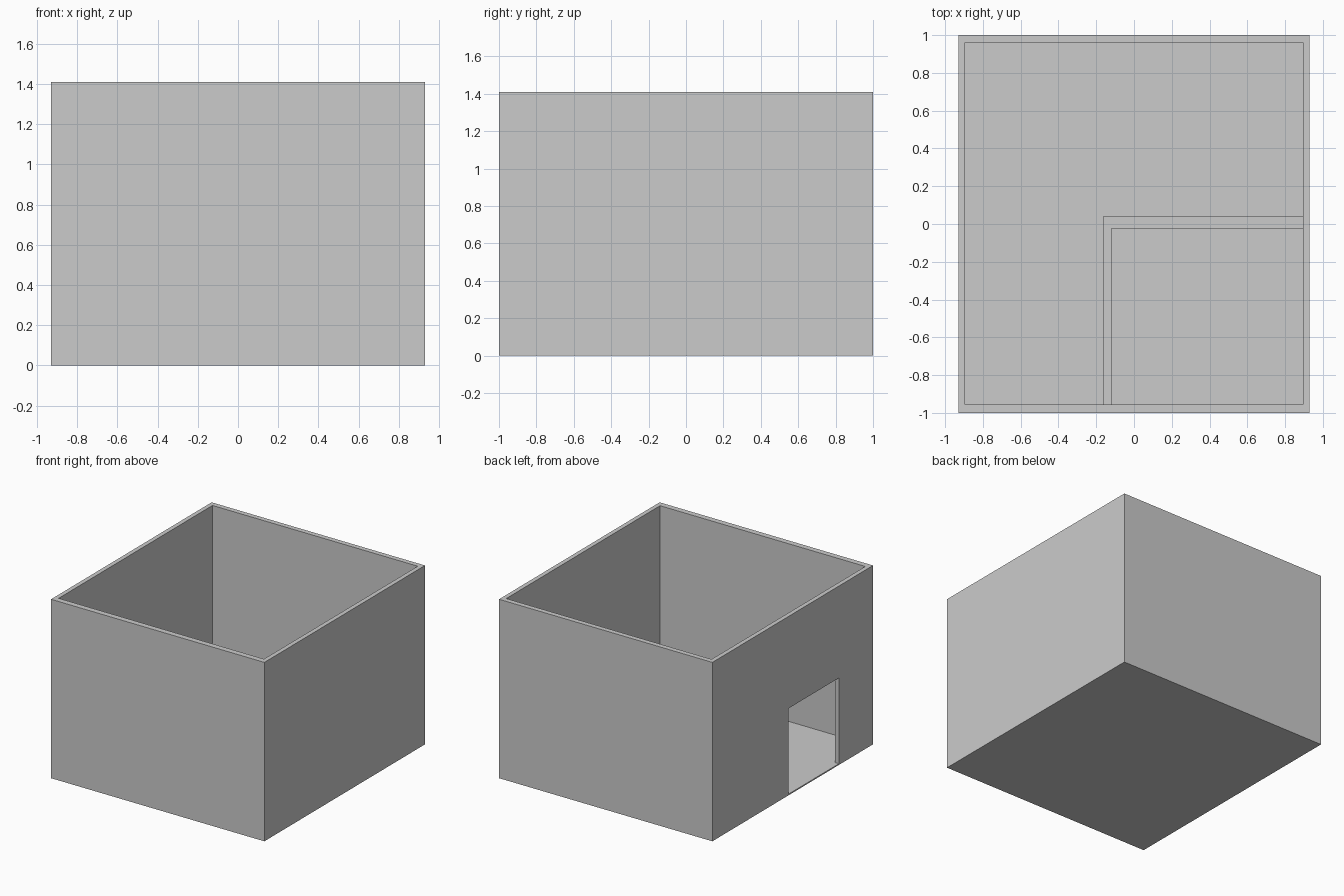
import bpy, bmesh

if "Cube" in bpy.data.objects:
    bpy.data.objects.remove(bpy.data.objects["Cube"])

FLOOR = 0.01      # floor top
HEIGHT = 1.41     # outer wall height
INNER_H = 0.72    # partition height


def prism(name, outline, z0, z1):
    """Extrude a plan outline (counter-clockwise x, y points) from z0 to z1."""
    bm = bmesh.new()
    face = bm.faces.new([bm.verts.new((x, y, z0)) for x, y in outline])
    top = bmesh.ops.extrude_face_region(bm, geom=[face])
    verts = [g for g in top["geom"] if isinstance(g, bmesh.types.BMVert)]
    bmesh.ops.translate(bm, verts=verts, vec=(0, 0, z1 - z0))
    bmesh.ops.recalc_face_normals(bm, faces=bm.faces[:])
    mesh = bpy.data.meshes.new(name)
    bm.to_mesh(mesh)
    bm.free()
    obj = bpy.data.objects.new(name, mesh)
    bpy.context.collection.objects.link(obj)
    return obj


def rect(x0, x1, y0, y1):
    return [(x0, y0), (x1, y0), (x1, y1), (x0, y1)]


def cut(target, cutter):
    mod = target.modifiers.new(cutter.name, "BOOLEAN")
    mod.operation = "DIFFERENCE"
    mod.solver = "EXACT"
    mod.object = cutter
    bpy.context.view_layer.objects.active = target
    bpy.ops.object.modifier_apply(modifier=mod.name)
    bpy.data.objects.remove(cutter, do_unlink=True)


# Floor and outer walls: a solid block hollowed from above
walls = prism("outer_walls", rect(-0.93, 0.93, -1, 1), 0, HEIGHT)
cut(walls, prism("room_cutter", rect(-0.895, 0.895, -0.955, 0.96), FLOOR, 2))

# Doorway in the left wall
cut(walls, prism("door_cutter", rect(-1.1, -0.8, -0.575, 0.05), FLOOR, 0.685))

# L-shaped partition enclosing the front right room
prism("partition_wall",
      [(-0.165, -0.955), (-0.12, -0.955), (-0.12, -0.025),
       (0.895, -0.025), (0.895, 0.04), (-0.165, 0.04)],
      FLOOR, INNER_H)
